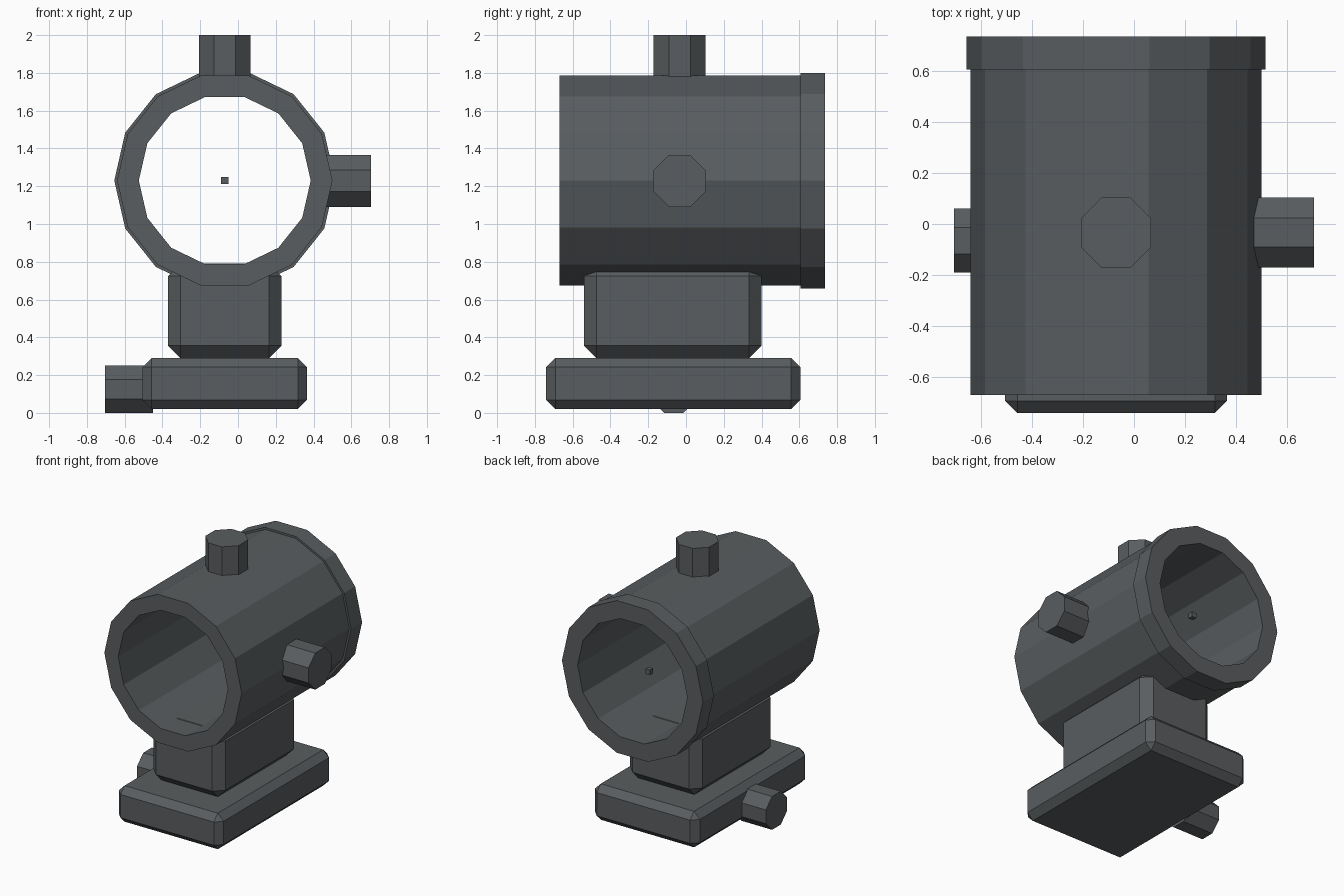
import bpy, bmesh, math
from mathutils import Matrix, Vector

if "Cube" in bpy.data.objects:
    bpy.data.objects.remove(bpy.data.objects["Cube"])

metal = bpy.data.materials.new("dark gunmetal")
metal.diffuse_color = (0.10, 0.11, 0.116, 1)
metal.use_nodes = True
metal.node_tree.nodes["Principled BSDF"].inputs["Base Color"].default_value = metal.diffuse_color

CX, CZ = -0.07, 1.23   # tube axis


def finish(name, bm):
    bmesh.ops.recalc_face_normals(bm, faces=bm.faces)
    me = bpy.data.meshes.new(name)
    bm.to_mesh(me)
    bm.free()
    me.materials.append(metal)
    ob = bpy.data.objects.new(name, me)
    bpy.context.collection.objects.link(ob)
    return ob


def box(name, lo, hi, bevel=0):
    lo, hi = Vector(lo), Vector(hi)
    bm = bmesh.new()
    size = hi - lo
    bmesh.ops.create_cube(bm, size=1, matrix=Matrix.Translation((lo + hi) / 2) @ Matrix.Diagonal((*size, 1)))
    if bevel:
        bmesh.ops.bevel(bm, geom=bm.edges[:], offset=bevel, segments=1, affect='EDGES')
    return finish(name, bm)


def knob(name, start, end, apothem):
    """Octagonal stub with flats facing the axes."""
    start, end = Vector(start), Vector(end)
    d = end - start
    r = apothem / math.cos(math.pi / 8)
    rot = d.to_track_quat('Z', 'Y').to_matrix().to_4x4()
    bm = bmesh.new()
    bmesh.ops.create_cone(bm, cap_ends=True, segments=8, radius1=r, radius2=r, depth=d.length,
                          matrix=Matrix.Translation((start + end) / 2) @ rot @ Matrix.Rotation(math.pi / 8, 4, 'Z'))
    return finish(name, bm)


# Sight tube: profile (radius, y) swept round in 14 sides, with rear rim
profile = [(0.455, -0.67), (0.57, -0.67), (0.57, 0.605), (0.585, 0.605), (0.585, 0.735), (0.455, 0.735)]
N = 14
bm = bmesh.new()
rings = []
for i in range(N):
    a = 2 * math.pi * i / N
    rings.append([bm.verts.new((CX + r * math.cos(a), y, CZ + r * math.sin(a))) for r, y in profile])
for i in range(N):
    a, b = rings[i], rings[(i + 1) % N]
    for j in range(len(profile)):
        k = (j + 1) % len(profile)
        bm.faces.new((a[j], a[k], b[k], b[j]))
finish("sight_tube", bm)

# Mount post and base
box("mount_post", (-0.37, -0.54, 0.29), (0.23, 0.40, 0.79), 0.066)
box("mount_base", (-0.505, -0.74, 0.02), (0.365, 0.605, 0.29), 0.048)

# Adjustment knobs and clamp screw
knob("top_knob", (CX, -0.034, 1.72), (CX, -0.034, 2.0), 0.137)
knob("side_knob", (0.43, -0.034, 1.228), (0.705, -0.034, 1.228), 0.137)
knob("clamp_screw", (-0.45, -0.065, 0.125), (-0.705, -0.065, 0.125), 0.125)

# Aiming dot floating near the rear opening
box("aiming_dot", (CX - 0.019, 0.516, CZ - 0.019), (CX + 0.019, 0.554, CZ + 0.019))
